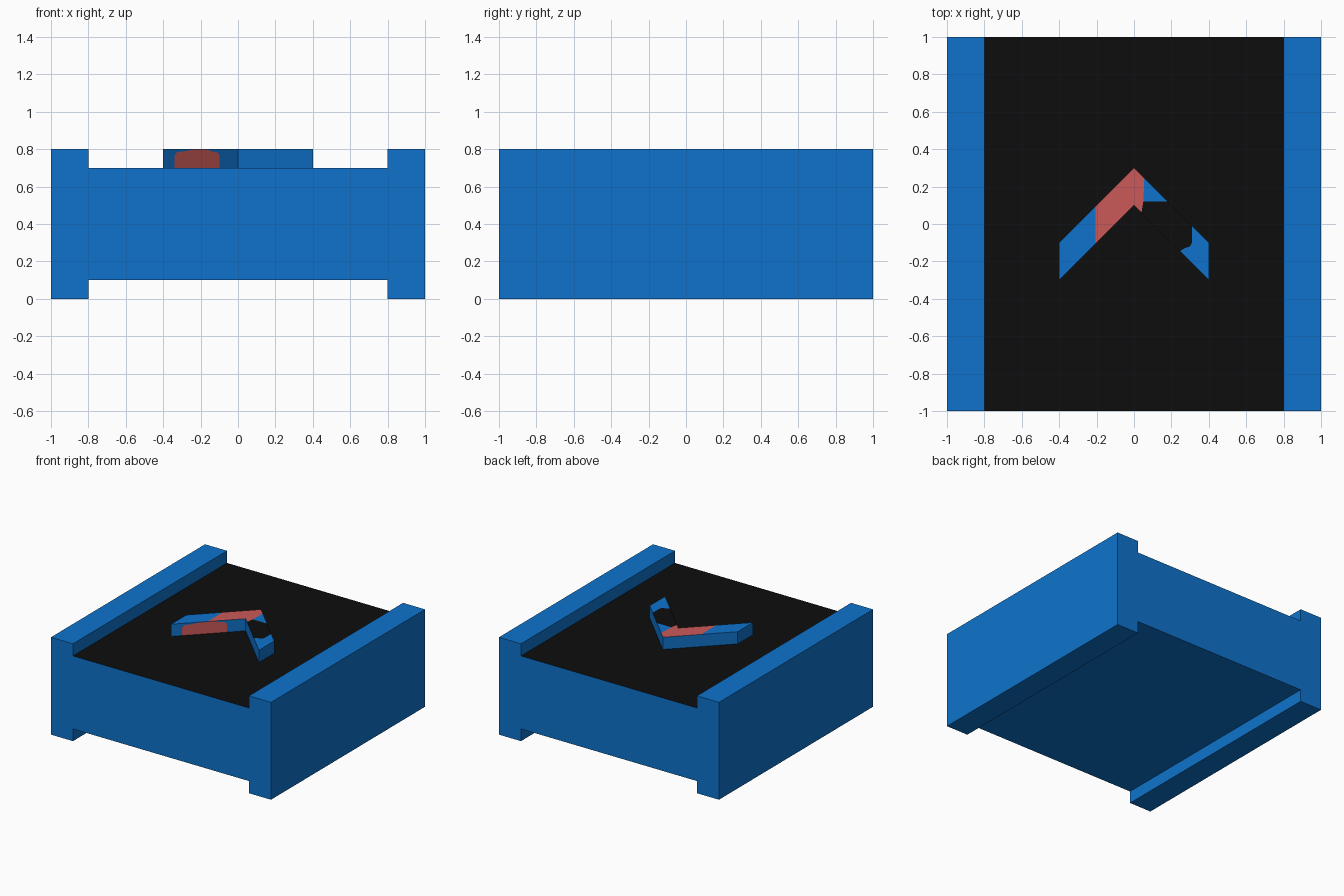
import bpy, bmesh

if "Cube" in bpy.data.objects:
    bpy.data.objects.remove(bpy.data.objects["Cube"])


def material(name, colour):
    m = bpy.data.materials.new(name)
    m.diffuse_color = (*colour, 1)
    m.use_nodes = True
    m.node_tree.nodes["Principled BSDF"].inputs["Base Color"].default_value = m.diffuse_color
    return m


MATS = [material("blue", (0.0044, 0.171, 0.604)),
        material("black", (0.004, 0.004, 0.004)),
        material("red", (0.597, 0.102, 0.098))]
BLUE, BLACK, RED = range(3)


def finish(bm, name):
    me = bpy.data.meshes.new(name)
    bm.to_mesh(me)
    bm.free()
    for m in MATS:
        me.materials.append(m)
    ob = bpy.data.objects.new(name, me)
    bpy.context.collection.objects.link(ob)
    return ob


def add_face(bm, pts, mat=BLUE):
    f = bm.faces.new([bm.verts.new(p) for p in pts])
    f.material_index = mat
    return f


# Conveyor bed: one mirrored H-shaped section run from front to back
right = [(0.8, 0.1), (0.8, 0), (1, 0), (1, 0.8), (0.8, 0.8), (0.8, 0.7)]
section = right + [(-x, z) for x, z in reversed(right)]
bm = bmesh.new()
end = add_face(bm, [(x, -1, z) for x, z in section])
res = bmesh.ops.extrude_face_region(bm, geom=[end], use_keep_orig=True)
bmesh.ops.translate(bm, vec=(0, 2, 0),
                    verts=[v for v in res["geom"] if isinstance(v, bmesh.types.BMVert)])
bmesh.ops.recalc_face_normals(bm, faces=bm.faces)
for f in bm.faces:  # belt surface is the upward face between the rails
    if f.normal.z > 0.9 and f.calc_center_median().z < 0.75:
        f.material_index = BLACK
finish(bm, "conveyor_bed")

# Raised chevron
Z0, Z1 = 0.7, 0.8
bm = bmesh.new()

# top patches, each a flat polygon
red_top = [(-0.205, 0.095), (-0.205, -0.105), (0, 0.1), (0.04, 0.06),
           (0.05, 0.12), (0.055, 0.245), (0, 0.3)]
tops = [
    ([(-0.4, -0.1), (-0.4, -0.3), (-0.205, -0.105), (-0.205, 0.095)], BLUE),
    (red_top, RED),
    ([(0.05, 0.12), (0.18, 0.12), (0.055, 0.245)], BLUE),
    ([(0.04, 0.06), (0.245, -0.145), (0.27, -0.13), (0.3, -0.12), (0.31, -0.1),
      (0.31, -0.01), (0.18, 0.12), (0.05, 0.12)], BLACK),
    ([(0.245, -0.145), (0.4, -0.3), (0.4, -0.1), (0.31, -0.01), (0.31, -0.1),
      (0.3, -0.12), (0.27, -0.13)], BLUE),
]
for poly, mat in tops:
    add_face(bm, [(x, y, Z1) for x, y in poly], mat)

# plain walls, counter-clockwise; the left inner wall is made below
outline = [(0, 0.1), (0.4, -0.3), (0.4, -0.1), (0, 0.3), (-0.4, -0.1), (-0.4, -0.3)]
for (ax, ay), (bx, by) in zip(outline, outline[1:]):
    add_face(bm, [(ax, ay, Z0), (bx, by, Z0), (bx, by, Z1), (ax, ay, Z1)])

# left inner wall with its inset red patch
patch = [(-0.34, Z0), (-0.34, 0.765), (-0.325, 0.785), (-0.29, 0.788), (-0.25, 0.797),
         (-0.16, 0.797), (-0.14, 0.787), (-0.115, 0.785), (-0.1, 0.77), (-0.1, Z0)]
rest = [(-0.4, Z0)] + patch + [(0, Z0), (0, Z1), (-0.4, Z1)]
add_face(bm, [(x, x + 0.1, z) for x, z in reversed(patch)], RED)
add_face(bm, [(x, x + 0.1, z) for x, z in rest])
bmesh.ops.remove_doubles(bm, verts=bm.verts, dist=1e-5)
finish(bm, "chevron")
